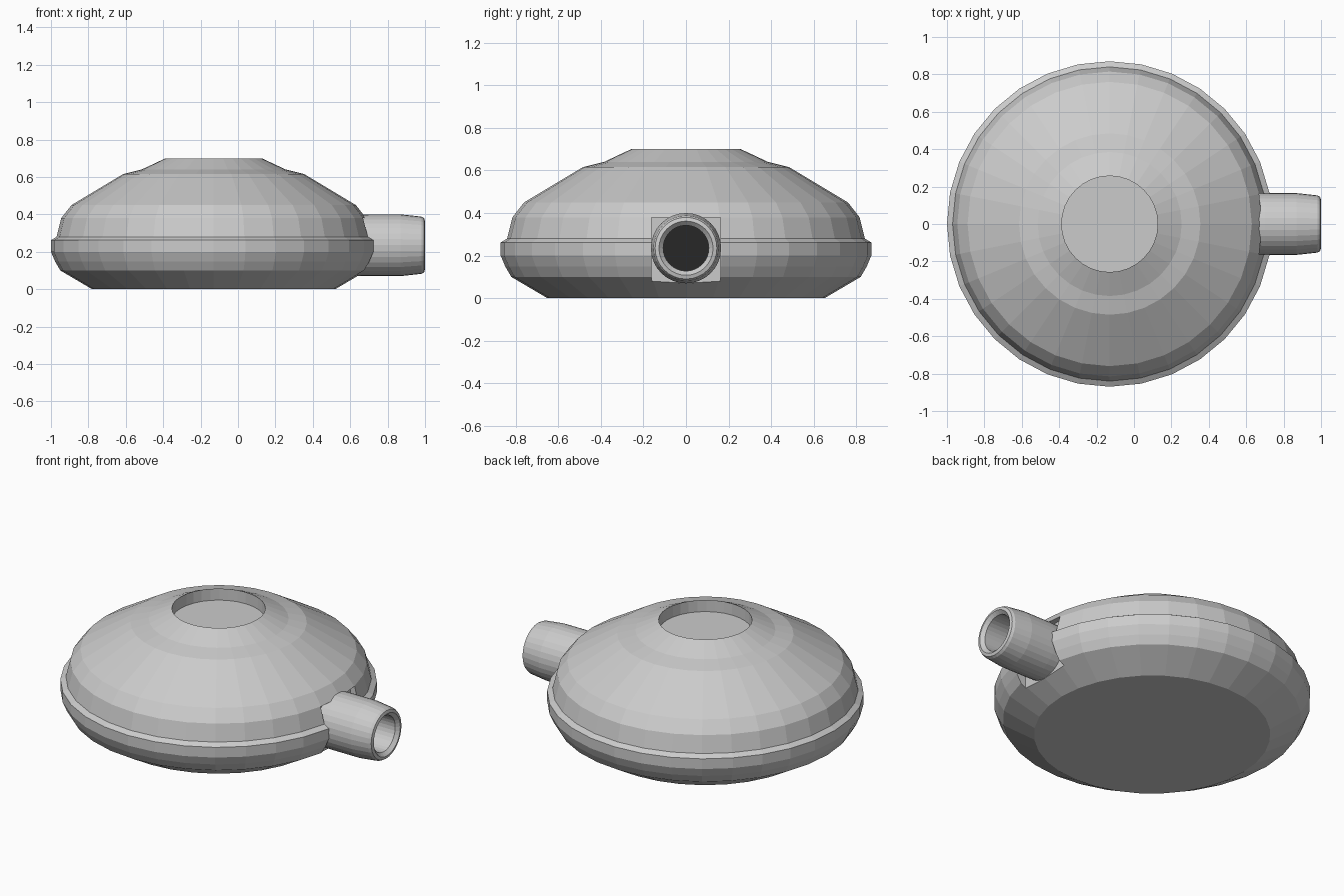
import bpy, bmesh, math
from mathutils import Matrix

if "Cube" in bpy.data.objects:
    bpy.data.objects.remove(bpy.data.objects["Cube"])


def lathe(name, profile, segs, matrix, closed=False):
    """Revolve (radius, height) points about local z; radius 0 makes a pole."""
    bm = bmesh.new()
    rings = []
    for r, z in profile:
        if r == 0:
            rings.append([bm.verts.new((0, 0, z))])
        else:
            rings.append([bm.verts.new((r * math.cos(2 * math.pi * i / segs),
                                        r * math.sin(2 * math.pi * i / segs), z))
                          for i in range(segs)])
    pairs = list(zip(rings, rings[1:]))
    if closed:
        pairs.append((rings[-1], rings[0]))
    for a, b in pairs:
        if len(a) == 1:
            bm.faces.new(b[::-1])
            bm.verts.remove(a[0])
        elif len(b) == 1:
            bm.faces.new(a)
            bm.verts.remove(b[0])
        else:
            for i in range(segs):
                j = (i + 1) % segs
                bm.faces.new((a[i], a[j], b[j], b[i]))
    bmesh.ops.recalc_face_normals(bm, faces=bm.faces)
    bm.transform(matrix)
    me = bpy.data.meshes.new(name)
    bm.to_mesh(me)
    bm.free()
    ob = bpy.data.objects.new(name, me)
    bpy.context.collection.objects.link(ob)
    return ob


# Rounded body: flat base, rim ledge, domed top and shallow recess
body = lathe("body", [
    (0, 0), (0.65, 0), (0.82, 0.10), (0.848, 0.148), (0.87, 0.20), (0.87, 0.262),
    (0.84, 0.28), (0.815, 0.38), (0.76, 0.45), (0.485, 0.615), (0.385, 0.64),
    (0.257, 0.70), (0.257, 0.63), (0, 0.63)],
    32, Matrix.Translation((-0.13, 0, 0)))

# Square notch in the body side behind the spout
bpy.ops.mesh.primitive_cube_add(size=1, location=(0.84, 0, 0.18))
cutter = bpy.context.object
cutter.name = "notch_cutter"
cutter.scale = (0.4, 0.326, 0.4)
cutter.hide_render = True
mod = body.modifiers.new("notch", 'BOOLEAN')
mod.operation = 'DIFFERENCE'
mod.solver = 'EXACT'
mod.object = cutter
bpy.context.view_layer.objects.active = body
bpy.ops.object.modifier_apply(modifier=mod.name)
bpy.data.objects.remove(cutter)

# Hollow spout along +x
along_x = Matrix.Translation((0, 0, 0.235)) @ Matrix.Rotation(math.pi / 2, 4, 'Y')
lathe("spout", [
    (0.162, 0.60), (0.165, 0.70), (0.165, 0.87), (0.153, 0.98), (0.145, 0.995),
    (0.127, 1.0), (0.107, 0.98), (0.107, 0.60)], 32, along_x, closed=True)

# Dark back wall deep inside the spout
plug = lathe("spout_bore", [(0.11, 0.60), (0.11, 0.65), (0, 0.65)], 32, along_x)
dark = bpy.data.materials.new("dark")
dark.diffuse_color = (0.02, 0.02, 0.02, 1)
dark.use_nodes = True
dark.node_tree.nodes["Principled BSDF"].inputs["Base Color"].default_value = dark.diffuse_color
plug.data.materials.append(dark)
